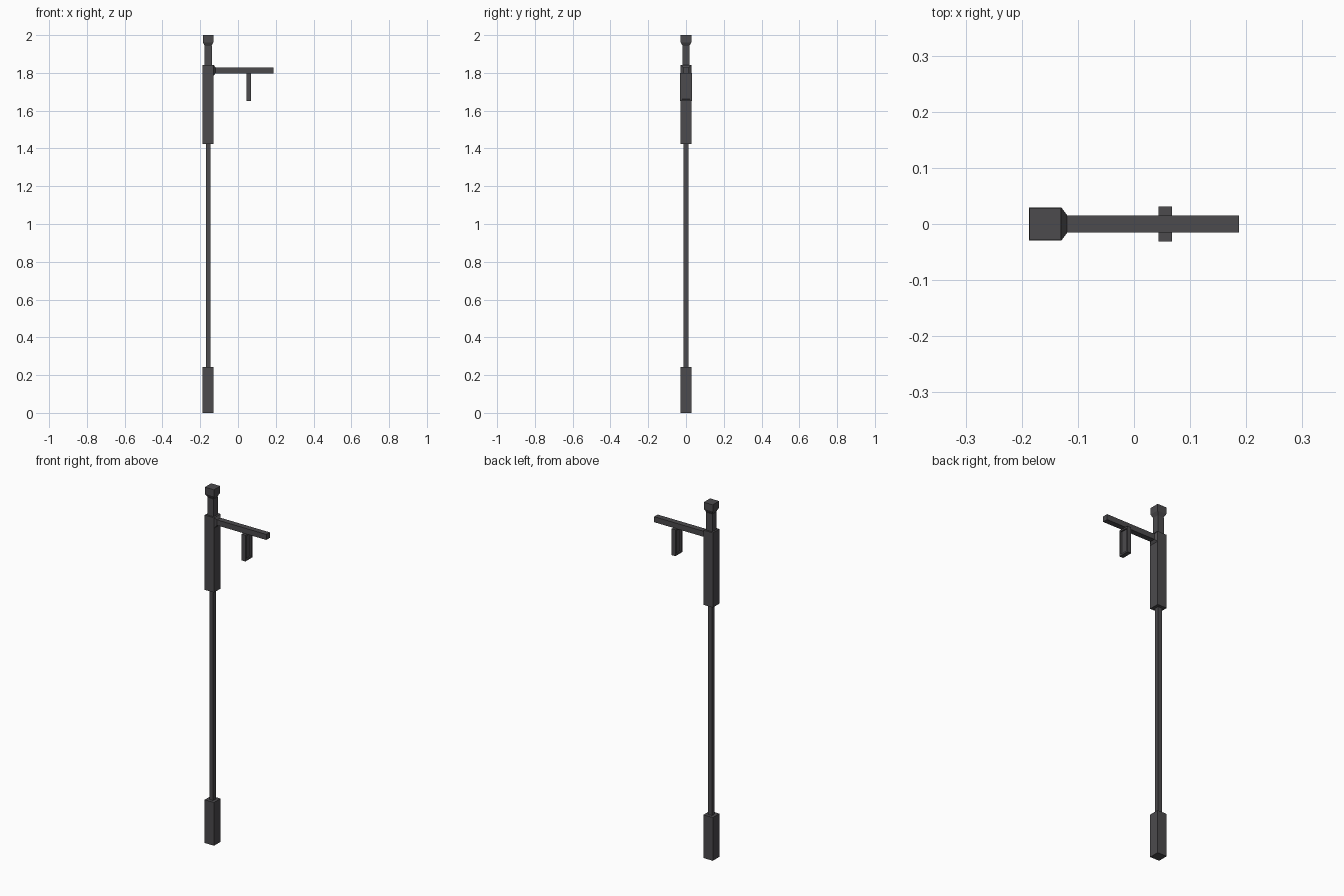
import bpy, bmesh
from mathutils import Matrix, Vector

if "Cube" in bpy.data.objects:
    bpy.data.objects.remove(bpy.data.objects["Cube"])

metal = bpy.data.materials.new("dark_grey_metal")
metal.diffuse_color = (0.072, 0.069, 0.074, 1.0)
metal.use_nodes = True
metal.node_tree.nodes["Principled BSDF"].inputs["Base Color"].default_value = metal.diffuse_color

PX = -0.158     # post axis
ARM_Z = 1.8135  # arm axis


def finish(name, bm):
    bmesh.ops.recalc_face_normals(bm, faces=bm.faces)
    me = bpy.data.meshes.new(name)
    bm.to_mesh(me)
    bm.free()
    me.materials.append(metal)
    ob = bpy.data.objects.new(name, me)
    bpy.context.collection.objects.link(ob)
    return ob


def box(name, lo, hi):
    bm = bmesh.new()
    lo, hi = Vector(lo), Vector(hi)
    size = hi - lo
    bmesh.ops.create_cube(bm, size=1, matrix=Matrix.Translation((lo + hi) / 2)
                          @ Matrix.Diagonal((*size, 1)))
    return finish(name, bm)


def square_loft(name, rings, place):
    """Stack of square rings (position along axis, half width), capped."""
    bm = bmesh.new()
    loops = [[bm.verts.new(place(t, sx * h, sy * h))
              for sx, sy in ((-1, -1), (1, -1), (1, 1), (-1, 1))]
             for t, h in rings]
    for a, b in zip(loops, loops[1:]):
        for i in range(4):
            j = (i + 1) % 4
            bm.faces.new((a[i], a[j], b[j], b[i]))
    bm.faces.new(loops[0])
    bm.faces.new(loops[-1])
    return finish(name, bm)


def upright(t, a, b):
    return (PX + a, b, t)


def sideways(t, a, b):
    return (t, a, ARM_Z + b)


# Post, from the ground up
square_loft("post_base", [(0, 0.029), (0.243, 0.029)], upright)
square_loft("post_shaft", [(0.243, 0.012), (1.423, 0.012)], upright)
square_loft("post_upper_block", [(1.423, 0.029), (1.843, 0.029)], upright)
square_loft("post_neck", [(1.843, 0.0195), (1.942, 0.0195)], upright)
square_loft("post_finial", [(1.942, 0.0175), (1.962, 0.028), (2.0, 0.028)], upright)

# Side arm with a tapered collar at the post
square_loft("arm_collar", [(-0.129, 0.029), (-0.119, 0.0155)], sideways)
square_loft("side_arm", [(-0.119, 0.0155), (0.187, 0.0155)], sideways)

# Hanging lantern with a recessed panel on both broad sides
lantern = box("hanging_lantern", (0.044, -0.031, 1.651), (0.068, 0.031, 1.799))
bm = bmesh.new()
bm.from_mesh(lantern.data)
sides = [f for f in bm.faces if abs(f.normal.x) > 0.9]
bmesh.ops.inset_individual(bm, faces=sides, thickness=0.013)
bmesh.ops.inset_individual(bm, faces=sides, thickness=0.0005, depth=-0.007)
bm.to_mesh(lantern.data)
bm.free()
